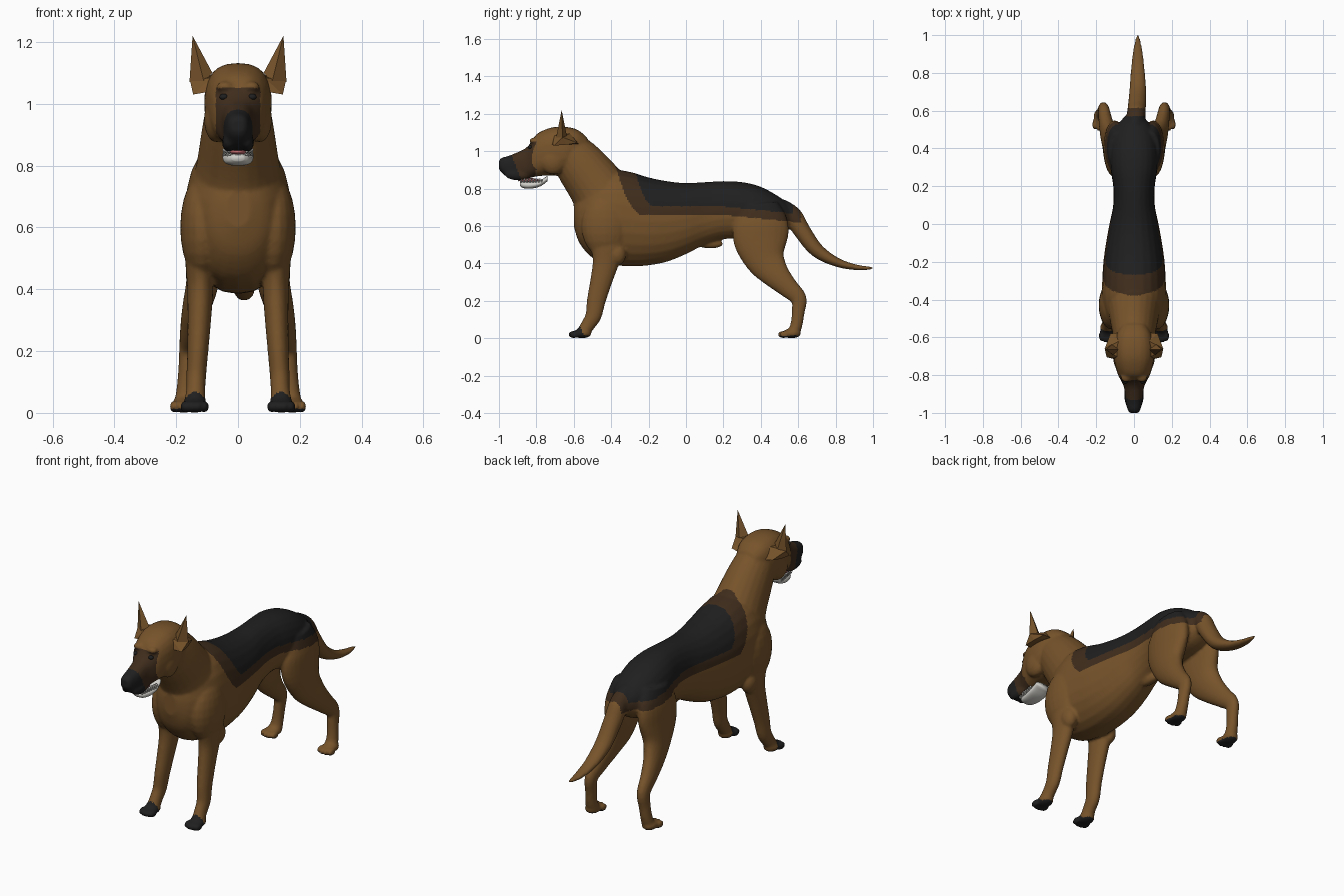
import bpy, bmesh, math
from mathutils import Vector, Matrix

if "Cube" in bpy.data.objects:
    bpy.data.objects.remove(bpy.data.objects["Cube"], do_unlink=True)


def material(name, rgb):
    m = bpy.data.materials.new(name)
    m.use_nodes = True
    m.diffuse_color = (*rgb, 1)
    bsdf = m.node_tree.nodes["Principled BSDF"]
    bsdf.inputs["Base Color"].default_value = (*rgb, 1)
    bsdf.inputs["Roughness"].default_value = 0.8
    return m


TAN = material("tan_fur", (0.185, 0.088, 0.024))
BROWN = material("dark_brown_fur", (0.05, 0.026, 0.012))
BLACK = material("black_fur", (0.014, 0.014, 0.014))
WHITE = material("ivory", (0.62, 0.61, 0.57))
PINK = material("tongue_pink", (0.55, 0.15, 0.16))


def loft(bm, sections, upright=False, power=1.0, steps=4, sides=24):
    """Closed tube through (x, y, z, half width, half thickness) sections."""
    s = [Vector(p) for p in sections]
    pts = []
    for i in range(len(s) - 1):
        a, b, c, d = s[max(i - 1, 0)], s[i], s[i + 1], s[min(i + 2, len(s) - 1)]
        for k in range(steps):
            t = k / steps
            pts.append(0.5 * (2 * b + (c - a) * t + (2 * a - 5 * b + 4 * c - d) * t * t
                              + (3 * b - a - 3 * c + d) * t ** 3))
    pts.append(s[-1])
    rings = []
    for i, p in enumerate(pts):
        q = pts[min(i + 1, len(pts) - 1)] - pts[max(i - 1, 0)]
        n = Vector((0, 0, 1)) if upright else Vector((0, -q[2], q[1])).normalized()
        ring = []
        for k in range(sides):
            a = 2 * math.pi * k / sides
            u, v = (math.copysign(abs(f) ** power, f) for f in (math.cos(a), math.sin(a)))
            ring.append(bm.verts.new(Vector(p[:3]) + Vector((p[3] * u, 0, 0)) + n * p[4] * v))
        rings.append(ring)
    for r0, r1 in zip(rings, rings[1:]):
        for k in range(sides):
            j = (k + 1) % sides
            bm.faces.new((r0[k], r0[j], r1[j], r1[k]))
    bm.faces.new(rings[0])
    bm.faces.new(rings[-1])


def profile(rows):
    """(y, top, bottom, half width) rows to loft sections."""
    return [(0, y, (t + b) / 2, w, (t - b) / 2) for y, t, b, w in rows]


def ball(bm, center, radii):
    bmesh.ops.create_uvsphere(bm, u_segments=20, v_segments=12, radius=1,
                              matrix=Matrix.Translation(center) @ Matrix.Diagonal((*radii, 1)))


def finish(name, bm, mat, smooth=True):
    bmesh.ops.recalc_face_normals(bm, faces=bm.faces)
    me = bpy.data.meshes.new(name)
    bm.to_mesh(me)
    bm.free()
    ob = bpy.data.objects.new(name, me)
    bpy.context.collection.objects.link(ob)
    me.materials.append(mat)
    me.polygons.foreach_set("use_smooth", [smooth] * len(me.polygons))
    return ob


body = bmesh.new()

# Trunk
loft(body, profile([
    (.57, .70, .60, .05), (.5, .755, .55, .10), (.4, .81, .53, .125), (.3, .835, .53, .125),
    (.2, .84, .53, .11), (.1, .835, .50, .11), (0, .83, .45, .13), (-.1, .84, .41, .148),
    (-.2, .86, .39, .162), (-.3, .89, .385, .168), (-.4, .90, .395, .17),
    (-.5, .86, .43, .15), (-.57, .78, .51, .10), (-.6, .72, .6, .04)]), True, .9)

# Neck
loft(body, [(0, -.38, .64, .165, .19), (0, -.41, .70, .16, .185), (0, -.47, .80, .135, .155),
            (0, -.565, .925, .115, .135), (0, -.63, 1.0, .10, .115)])

# Skull and muzzle
loft(body, profile([
    (-1, .95, .905, .022), (-.985, .965, .885, .033), (-.95, .975, .858, .042),
    (-.9, .995, .848, .048), (-.86, 1.015, .85, .054), (-.83, 1.045, .858, .068),
    (-.8, 1.09, .865, .084), (-.75, 1.117, .87, .10), (-.7, 1.13, .87, .108),
    (-.64, 1.13, .88, .108), (-.58, 1.115, .93, .09), (-.53, 1.075, .96, .06)]), True, .8)
ball(body, (0, -.982, .942), (.03, .018, .022))

# Tail
loft(body, [(0, .5, .7, .05, .05), (.01, .57, .655, .05, .05), (.015, .62, .575, .048, .046),
            (.02, .7, .47, .045, .038), (.02, .81, .405, .037, .024),
            (.02, .92, .378, .025, .014), (.02, 1.0, .376, .008, .007)])

# Belly fold
ball(body, (0, .13, .505), (.025, .07, .025))

for s in (1, -1):
    # Front leg and shoulder
    loft(body, [(s * x, y, z, w, d) for x, y, z, w, d in (
        (.125, -.42, .58, .05, .11), (.125, -.42, .48, .045, .09), (.122, -.43, .4, .042, .07),
        (.125, -.455, .3, .038, .058), (.13, -.48, .2, .034, .05), (.135, -.495, .12, .032, .043),
        (.137, -.525, .07, .031, .037), (.14, -.55, .03, .036, .035))])
    ball(body, (s * .115, -.43, .6), (.072, .13, .17))
    ball(body, (s * .13, -.37, .45), (.04, .05, .06))
    # Hind leg and haunch
    loft(body, [(s * x, y, z, w, d) for x, y, z, w, d in (
        (.085, .39, .72, .05, .1), (.1, .4, .62, .058, .145), (.105, .4, .52, .058, .145),
        (.115, .425, .42, .053, .108), (.135, .48, .34, .045, .076), (.15, .545, .272, .037, .055),
        (.16, .602, .212, .03, .043), (.165, .6, .14, .028, .034),
        (.17, .59, .07, .03, .032), (.172, .575, .03, .036, .032))])
    # Paws with four toes
    for x, y in ((.14, -.57), (.175, .55)):
        ball(body, (s * x, y + .015, .026), (.04, .05, .026))
        for k in range(4):
            off = (k - 1.5) * .022
            ball(body, (s * x + off, y - .036 + abs(off) * .4, .02), (.0125, .028, .02))
    # Cheek, brow and jowl
    ball(body, (s * .07, -.71, .95), (.04, .07, .075))
    ball(body, (s * .042, -.812, 1.055), (.028, .025, .018))
    ball(body, (s * .03, -.9, .875), (.022, .07, .03))

# Blend all the parts of the body into one skin
raw = finish("dog_body", body, TAN)
remesh = raw.modifiers.new("blend", "REMESH")
remesh.mode, remesh.voxel_size, remesh.use_smooth_shade = "VOXEL", .008, True
soften = raw.modifiers.new("soften", "SMOOTH")
soften.factor, soften.iterations = .5, 3
graph = bpy.context.evaluated_depsgraph_get()
skin = bpy.data.meshes.new_from_object(raw.evaluated_get(graph))
raw.modifiers.clear()
raw.data = skin
skin.materials.clear()
for m in (TAN, BROWN, BLACK):
    skin.materials.append(m)


def coat(c, n):
    """Saddle, face mask and soles: 0 tan, 1 brown, 2 black."""
    slope = .1 * max(0, c.y - .2)
    if -.28 < c.y < .57 and c.z > .705 - slope + 18 * max(0, -.17 - c.y) ** 2:
        return 2
    if -.4 < c.y < .615 and c.z > .66 - slope + 12 * max(0, -.23 - c.y) ** 2:
        return 1
    if c.y < -.92 - .4 * (c.z - .95):
        return 2
    if c.y < -.8 and c.z < 1.05 and abs(c.x) < .072:
        return 1
    return 2 if c.z < .016 and n.z < -.3 else 0


for f in skin.polygons:
    f.use_smooth = True
    f.material_index = coat(f.center, f.normal)

# Ears: upright pointed blade and folded base
blade = ((.147, -.665, 1.22), (.083, -.665, 1.1), (.157, -.66, 1.07),
         (.11, -.695, 1.07), (.115, -.635, 1.07))
fold = ((.085, -.72, 1.04), (.145, -.705, 1.03), (.155, -.66, 1.075), (.085, -.575, 1.04),
        (.125, -.58, 1.045), (.08, -.62, 1.095), (.085, -.705, 1.085), (.14, -.64, 1.035))
for side, s in (("left", 1), ("right", -1)):
    for part, points in (("ear_blade", blade), ("ear_fold", fold)):
        bm = bmesh.new()
        for x, y, z in points:
            bm.verts.new((s * x, y, z))
        hull = bmesh.ops.convex_hull(bm, input=bm.verts[:])
        finish(f"{side}_{part}", bm, TAN, False)
    # Eyes
    bm = bmesh.new()
    ball(bm, (s * .046, -.832, 1.022), (.014, .012, .01))
    finish(f"{side}_eye", bm, BLACK)

# Lower jaw and tongue
bm = bmesh.new()
loft(bm, profile([(-.888, .834, .815, .02), (-.87, .838, .803, .036), (-.83, .838, .8, .046),
                  (-.78, .845, .812, .05), (-.74, .87, .84, .045)]), True, .8)
finish("lower_jaw", bm, WHITE)
bm = bmesh.new()
ball(bm, (0, -.84, .845), (.026, .055, .012))
finish("tongue", bm, PINK)

# Teeth along both jaws
bm = bmesh.new()
for s in (1, -1):
    for k in range(8):
        y, x = -.895 + k * .016, s * (.028 + .0025 * k)
        for z, flip in ((.846, math.pi), (.842, 0)):
            bmesh.ops.create_cone(bm, cap_ends=True, segments=6, radius1=.006, radius2=.001, depth=.018,
                                  matrix=Matrix.Translation((x, y + .012 * (flip == 0), z))
                                  @ Matrix.Rotation(flip, 4, "X"))
finish("teeth", bm, WHITE)
